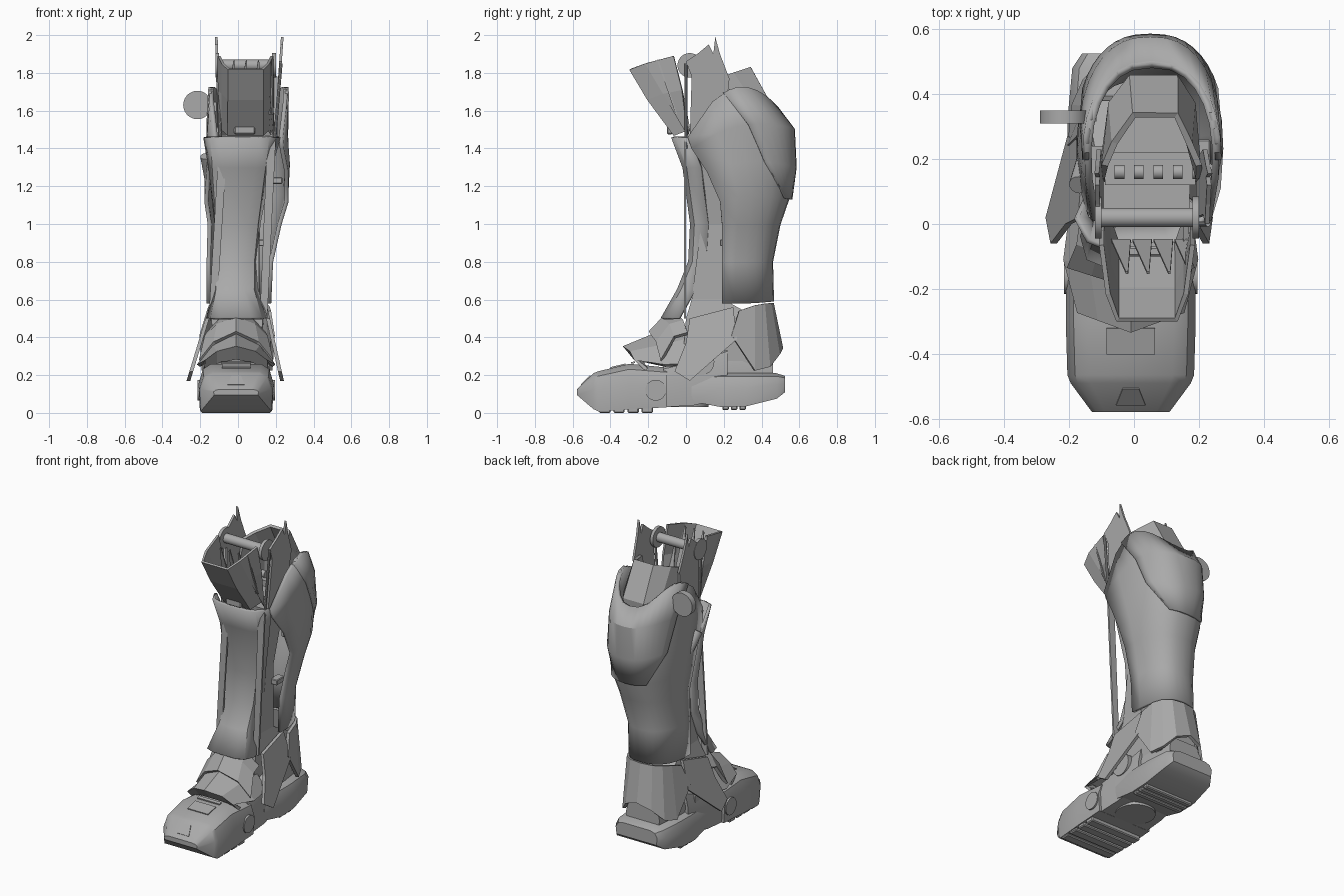
import bpy, bmesh, math
from mathutils import Vector

old = bpy.data.objects.get("Cube")
if old:
    bpy.data.objects.remove(old, do_unlink=True)

grey = bpy.data.materials.new("plain_grey")
grey.use_nodes = True
grey.diffuse_color = (0.4, 0.4, 0.4, 1)
grey.node_tree.nodes["Principled BSDF"].inputs["Base Color"].default_value = (0.4, 0.4, 0.4, 1)


def finish(name, bm, thickness=0, smooth=False, bevel=0):
    bmesh.ops.recalc_face_normals(bm, faces=bm.faces[:])
    mesh = bpy.data.meshes.new(name)
    bm.to_mesh(mesh)
    bm.free()
    mesh.materials.append(grey)
    obj = bpy.data.objects.new(name, mesh)
    bpy.context.collection.objects.link(obj)
    if thickness:
        mod = obj.modifiers.new("thickness", "SOLIDIFY")
        mod.thickness = thickness
        mod.offset = 0
    if bevel:
        mod = obj.modifiers.new("bevel", "BEVEL")
        mod.width = bevel
        mod.segments = 1
    if smooth:
        bpy.ops.object.select_all(action="DESELECT")
        obj.select_set(True)
        bpy.context.view_layer.objects.active = obj
        bpy.ops.object.shade_smooth_by_angle(angle=math.radians(32))
    return obj


def loft(name, rings, closed=False, **style):
    """Skin a row of rings; closed rings are capped at both ends."""
    bm = bmesh.new()
    rows = [[bm.verts.new(p) for p in ring] for ring in rings]
    count = len(rows[0])
    for a, b in zip(rows, rows[1:]):
        for i in range(count if closed else count - 1):
            j = (i + 1) % count
            bm.faces.new((a[i], a[j], b[j], b[i]))
    if closed:
        bm.faces.new(rows[0])
        bm.faces.new(rows[-1])
    return finish(name, bm, **style)


def side_plate(name, outline, x_of, depth):
    """Plate drawn in the side plane, with x given by a rule."""
    rings = [[(x_of(y, z) + d, y, z) for y, z in outline] for d in (-depth / 2, depth / 2)]
    return loft(name, rings, closed=True)


def rod(name, start, end, radius, sides=20):
    start, end = Vector(start), Vector(end)
    bm = bmesh.new()
    bmesh.ops.create_cone(bm, cap_ends=True, segments=sides, radius1=radius,
                          radius2=radius, depth=(end - start).length)
    turn = (end - start).to_track_quat("Z", "Y").to_matrix()
    for v in bm.verts:
        v.co = turn @ v.co + (start + end) / 2
    return finish(name, bm, smooth=True)


def box(name, center, size, bevel=0):
    bm = bmesh.new()
    bmesh.ops.create_cube(bm, size=1)
    for v in bm.verts:
        v.co = Vector(center) + Vector(a * b for a, b in zip(v.co, size))
    return finish(name, bm, bevel=bevel)


def wrap(row, spread=1, steps=16, power=0.8):
    """Ring round the back of the leg; height varies front to back, long rings pinch in at the front."""
    z_front, z_mid, z_back, cx, w, y_front, y_back = row
    pinch = max(0, (.19 - y_front) * 1.3)
    ring = []
    for i in range(steps + 1):
        t = math.pi / 2 + (i / steps - 0.5) * math.pi * spread
        c, s = math.cos(t), max(0, math.sin(t))
        f = s ** power
        z = (z_front * (1 - f) * (1 - 2 * f) + z_mid * 4 * f * (1 - f) + z_back * f * (2 * f - 1))
        reach = w * (1 - pinch * (1 - f) ** 2)
        ring.append((cx + reach * math.copysign(abs(c) ** power, c), y_front + (y_back - y_front) * f, z))
    return ring


# Straight-sided leg channel and calf shell
core = [(1.45, .02, -.14, .17, .24), (1.0, .08, -.11, .11, .2), (.6, .03, -.11, .11, .2),
        (.5, 0, -.14, .13, .38), (.25, -.02, -.13, .12, .4)]
loft("leg_channel", [[(a, y, z), (b, y, z), (b + .005, back, z), (a - .005, back, z)]
                     for z, y, a, b, back in core], closed=True)

calf = [(1.46, 1.72, 1.60, .055, .225, 0.01, .49), (1.40, 1.52, 1.50, .05, .23, .03, .545),
        (1.28, 1.33, 1.30, .05, .23, .11, .56), (1.12, 1.15, 1.13, .045, .215, .18, .535),
        (1.0, 1.0, 1.0, .035, .185, .19, .49), (.8, .8, .8, .01, .165, .19, .45),
        (.58, .58, .59, .005, .16, .19, .455)]
loft("calf_shell", [wrap(r) for r in calf], thickness=.022, smooth=True)

# Raised calf plate, narrowing to a rounded lower edge
grow = [(.008, 0, .8), (.01, .022, .68), (.01, .016, .6), (.008, .018, .3)]
plate = []
for (wide, deep, spread), r in zip(grow, calf):
    plate.append(wrap((*r[:4], r[4] + wide, r[5], r[6] + deep), spread))
loft("calf_plate", plate, thickness=.02, smooth=True)

# Shin plate sweeping forward over the ankle
shin = [(1.46, -.14, .16, -.07, .06), (1.3, -.13, .14, -.01, .03), (1.0, -.11, .10, .03, .01),
        (.8, -.11, .08, .02, .02), (.65, -.11, .08, -.04, .02), (.5, -.14, .12, -.125, .03)]
loft("shin_plate", [[(a - wing * .6, y + .09, z), (a, y + .02, z), (a + .05, y, z), (b - .05, y, z),
                     (b, y + .02, z), (b + wing, y + .09, z)] for z, a, b, y, wing in shin],
     thickness=.018, smooth=True)

# Heel guard
loft("heel_guard", [wrap((.54, .57, .58, .005, .16, .28, .455), steps=8),
                    wrap((.41, .22, .34, -.005, .19, .24, .505), steps=8)], thickness=.02)

# Flared ankle plates on both sides
ankle = [(.25, .56), (.02, .5), (0, .37), (-.06, .22), (.02, .17), (.27, .39)]
for name, side, flare in (("left", 1, .28), ("right", -1, .38)):
    side_plate(name + "_ankle_plate", ankle, lambda y, z: side * (.15 + flare * (.54 - z) * .8), .02)

# Tongue plates over the instep
def arch(y, z, w, drop):
    return [(w * k - .01, y + abs(k) * .06, z - drop * k * k) for k in (-1, -.6, 0, .6, 1)]

loft("upper_tongue", [arch(-.05, .52, .15, .1), arch(-.12, .5, .16, .1), arch(-.19, .425, .19, .15)],
     thickness=.02)
loft("lower_tongue", [arch(-.02, .46, .18, .2), arch(-.17, .41, .2, .16), arch(-.325, .35, .16, .07),
                      arch(-.27, .29, .17, .06)], thickness=.02)

# Foot blocks
def foot_ring(y, w, low, high):
    mid = low + (high - low) * .55
    half = [(w * .96, low), (w, mid), (w * .88, high - (high - low) * .12), (w * .66, high)]
    return [(x - .01, y, z) for x, z in half] + [(-x - .01, y, z) for x, z in reversed(half)]

foot = {
    "toe": [(-.578, .12, .095, .125), (-.49, .185, .02, .21), (-.465, .195, .008, .22),
            (-.3, .2, .018, .26), (-.1, .2, .03, .24)],
    "midfoot": [(-.12, .185, .03, .26), (.04, .18, .04, .3), (.22, .16, .08, .36)],
    "heel_post": [(.1, .14, .15, .32), (.3, .14, .15, .34), (.46, .12, .15, .32)],
    "heel_sole": [(.03, .18, .06, .2), (.19, .195, .03, .215), (.32, .195, .035, .215),
                  (.48, .18, .075, .21), (.525, .15, .11, .195)],
}
for name, rows in foot.items():
    loft(name, [foot_ring(*r) for r in rows], closed=True, smooth=True)

for i in range(4):
    box("toe_tread", (-.01, -.43 + i * .075, .02), (.37, .06, .04), .006)
for i in range(3):
    box("heel_tread", (-.01, .21 + i * .045, .035), (.35, .035, .04), .006)
for side in (1, -1):
    rod("toe_hinge", (side * .17 - .01, -.16, .12), (side * .205 - .01, -.16, .12), .055, 28)
    rod("ankle_hub", (side * .1, .08, .27), (side * .17, .08, .27), .07, 28)
rod("sole_disc", (-.01, 0, .03), (-.01, 0, .06), .12, 32)

# Toe top panels
def panel_point(x, y):
    return (x - .01, y, .222 + (y + .465) * .24)

for name, w, y0, y1 in (("toe_panel", .075, -.4, -.32), ("toe_vent", .08, -.29, -.27)):
    loft(name, [[panel_point(-w, y), panel_point(w, y)] for y in (y0, y1)], thickness=.009)
loft("toe_badge", [[(-.055, -.555, .147), (.035, -.555, .147)], [(-.035, -.505, .195), (.015, -.505, .195)]],
     thickness=.009)

# Inner collar and floor of the socket
low = [(.2, .13), (.18, .36), (.13, .44), (-.01, .44), (-.07, .36), (-.1, .13)]
high = [(.2, .18), (.17, .25), (.13, .335), (0, .335), (-.06, .25), (-.09, .18)]
loft("inner_collar", [[(x, y, 1.46) for x, y in low], [(x, y + .01, 1.62) for x, y in low],
                      [(x, y, 1.72 + y * .32) for x, y in high]], thickness=.02)
loft("socket_floor", [[(x, y, z) for x, y in low] for z in (1.45, 1.47)], closed=True)

# Front flap leaning forward, with wings folded back
flap = [(-.06, 1.47, .07, 0), (-.2, 1.66, .18, .05), (-.295, 1.82, .23, .07)]
loft("front_flap", [[(-.1, y + back, z + up), (-.08, y + .08, z + .03), (-.05, y, z), (.13, y, z),
                     (.16, y + .08, z + .03), (.18, y + back, z + up)] for y, z, back, up in flap],
     thickness=.015)
box("flap_latch", (.035, -.085, 1.52), (.11, .03, .09), .006)
for i in range(4):
    x = -.04 + i * .065
    loft("flap_shard", [[(x - .03, -.05, 1.58), (x + .03, -.05, 1.58)],
                        [(x + .015, -.15, 1.86), (x + .022, -.15, 1.87)]], thickness=.008)

# Torn side panels of the socket
torn = [(.02, 1.45), (.03, 1.78), (.0, 1.86), (.06, 1.9), (.12, 1.95), (.145, 1.9),
        (.155, 1.99), (.18, 1.9), (.23, 1.77), (.2, 1.5)]
for name, x, lean in (("left", .2, .07), ("right", -.1, -.03)):
    side = math.copysign(1, x)
    side_plate(name + "_torn_panel", torn, lambda y, z: x + lean * (z - 1.5), .014)
    rod(name + "_pin_disc", (x - .02, .02, 1.84), (x, .02, 1.84), .065, 28)
    # Slim upper rod, and a flat strip beside the shin
    rod(name + "_upper_rod", (x + lean * .4, 0, 1.85), (x - side * .01, 0, 1.4), .008, 8)
    loft(name + "_shin_strip", [[(x - side * .045, -.005, 1.45), (x, -.005, 1.45)],
                                [(side * .115, -.005, .5), (side * .155, -.005, .5)]], thickness=.012)
rod("cross_pin", (-.1, .02, 1.84), (.2, .02, 1.84), .03)
for i in range(5):
    rod("socket_roller", (-.06 + i * .06, .16, 1.6), (-.03 + i * .06, .16, 1.6), .022, 16)
box("roller_bed", (.05, .17, 1.56), (.28, .1, .04))

# Side fittings
rod("side_disc", (-.215, .31, 1.63), (-.215, .35, 1.63), .075, 40)
box("disc_mount", (-.15, .33, 1.62), (.07, .03, .05))
rod("right_stub", (-.14, .22, 1.2), (-.17, .12, 1.36), .03)
for x, z in ((.21, 1.23), (.13, .9)):
    box("left_bracket", (x, .22, z), (.05, .08, .035), .004)
